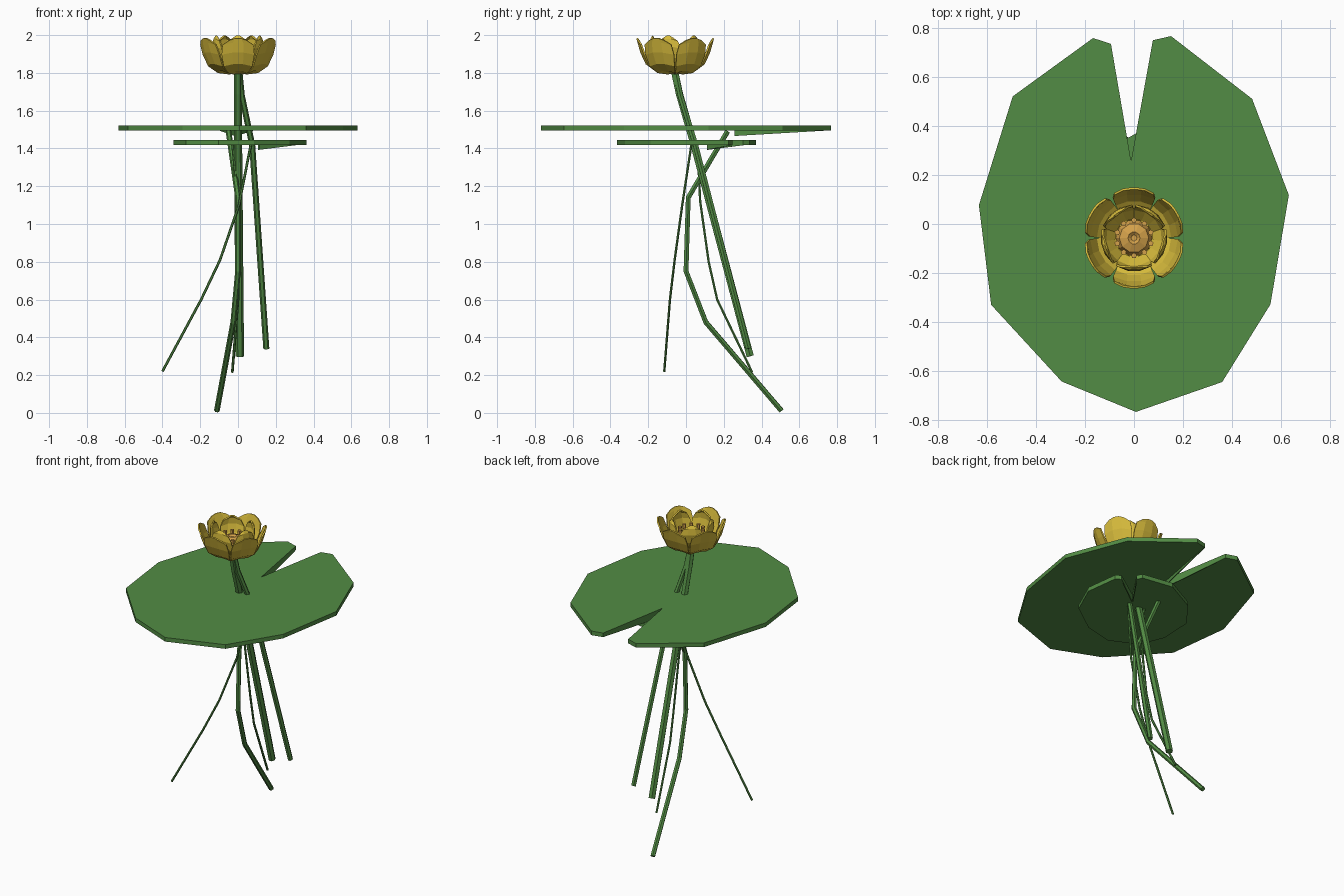
import bpy, bmesh, math
from mathutils import Vector, Matrix

if "Cube" in bpy.data.objects:
    bpy.data.objects.remove(bpy.data.objects["Cube"])


def material(name, rgb):
    m = bpy.data.materials.new(name)
    m.diffuse_color = (*rgb, 1)
    m.use_nodes = True
    m.node_tree.nodes["Principled BSDF"].inputs["Base Color"].default_value = m.diffuse_color
    return m


GREEN = material("leaf_green", (0.085, 0.262, 0.058))
YELLOW = material("petal_yellow", (0.68, 0.50, 0.045))
ORANGE = material("centre_orange", (0.66, 0.36, 0.07))


def finish(bm, name, mat, recalc=True):
    if recalc:
        bmesh.ops.recalc_face_normals(bm, faces=bm.faces)
    me = bpy.data.meshes.new(name)
    bm.to_mesh(me)
    bm.free()
    me.materials.append(mat)
    ob = bpy.data.objects.new(name, me)
    bpy.context.collection.objects.link(ob)
    return ob


# Notched leaf outline, counter-clockwise from the right notch tip is reversed:
# left tip round the front to the right tip
OUTLINE = [(-.094, .735), (-.167, .759), (-.495, .521), (-.633, .077), (-.583, -.33),
           (-.295, -.643), (.008, -.767), (.36, -.645), (.557, -.328), (.632, .118),
           (.482, .511), (.151, .767), (.077, .75)]


def leaf(name, scale, turn, apex, z0, z1, drop):
    rot = Matrix.Rotation(turn, 2)
    pts = [rot @ (Vector(p) * scale) for p in OUTLINE]
    bm = bmesh.new()
    ring = [[bm.verts.new((p.x, p.y, z)) for p in pts] for z in (z0, z1)]
    low, high = [bm.verts.new((*apex, z)) for z in (z0, z1)]
    hub = [bm.verts.new((0, 0, z)) for z in (z0, z1)]
    n = len(pts)
    # top and bottom fans with the outer rim
    for i in range(n - 1):
        bm.faces.new((hub[1], ring[1][i], ring[1][i + 1]))
        bm.faces.new((hub[0], ring[0][i + 1], ring[0][i]))
        bm.faces.new((ring[0][i], ring[0][i + 1], ring[1][i + 1], ring[1][i]))
    for i, j in ((n - 1, None), (None, 0)):
        t = [ring[k][-1] if j is None else ring[k][0] for k in (0, 1)]
        a, b = ((t, (low, high)) if j is None else ((low, high), t))
        bm.faces.new((hub[1], a[1], b[1]))
        bm.faces.new((hub[0], b[0], a[0]))
        bm.faces.new((a[0], b[0], b[1], a[1]))
    ob = finish(bm, name, GREEN)
    # thin webs hanging below the notch edges, deepest at the notch point
    bm = bmesh.new()
    for p in (pts[0], pts[-1]):
        side = Vector((*(p - Vector(apex)), 0)).normalized()
        off = Vector((-side.y, side.x, 0)) * 0.006
        tri = [Vector((*p, z0)), Vector((*apex, z0)), Vector((*apex, z0 - drop))]
        if p is pts[-1]:
            off = -off
        f = [bm.verts.new(v) for v in tri]
        g = [bm.verts.new(v + off) for v in tri]
        bm.faces.new(f)
        bm.faces.new(g[::-1])
        for i in range(3):
            k = (i + 1) % 3
            bm.faces.new((f[i], g[i], g[k], f[k]))
    finish(bm, name + "_notch_web", GREEN)
    return ob


leaf("large_leaf", 1.0, 0, (-.012, .257), 1.495, 1.522, .029)
leaf("small_leaf", .515, -math.pi / 4, (.11, .115), 1.417, 1.444, .024)


# Stems and roots: tubes along a few points
def tube(name, pts, radius, sides=6):
    pts = [Vector(p) for p in pts]
    bm = bmesh.new()
    rings = []
    for i, p in enumerate(pts):
        d = (pts[min(i + 1, len(pts) - 1)] - pts[max(i - 1, 0)]).normalized()
        u = d.cross(Vector((0, 1, 0))).normalized()
        v = d.cross(u)
        rings.append([bm.verts.new(p + radius * (u * math.cos(a) + v * math.sin(a)))
                      for a in (math.tau * k / sides for k in range(sides))])
    for a, b in zip(rings, rings[1:]):
        for k in range(sides):
            m = (k + 1) % sides
            bm.faces.new((a[k], a[m], b[m], b[k]))
    bm.faces.new(rings[0])
    bm.faces.new(rings[-1])
    finish(bm, name, GREEN)


tube("flower_stem", [(0, -.065, 1.83), (0, -.035, 1.69), (0, .04, 1.43), (.01, .34, .3)], .022)
tube("second_stem", [(.005, -.06, 1.83), (.02, -.03, 1.68), (.075, .05, 1.42),
                     (.15, .33, .34)], .016)
tube("leaf_stem", [(-.05, .22, 1.49), (0, .012, 1.14), (0, 0, .75), (-.025, .105, .48),
                   (-.112, .505, .012)], .015)
tube("left_root", [(.07, .03, 1.43), (.005, -.02, 1.1), (-.095, -.06, .81),
                   (-.195, -.085, .6), (-.4, -.115, .22)], .007)
tube("back_root", [(-.03, .06, 1.43), (0, .075, 1.12), (.005, .12, .8), (0, .165, .6),
                   (-.03, .35, .215)], .007)

# Flower
CENTRE = Vector((0, -.057, 0))


def petal(name, angle, rows, cols=4):
    """rows: (radius, height, half angle in degrees)"""
    bm = bmesh.new()
    grid = []
    for r, z, half in rows:
        line = []
        for k in range(cols + 1):
            u = 2 * k / cols - 1
            a = angle + math.radians(half) * u
            line.append(bm.verts.new(CENTRE + Vector((r * math.cos(a), r * math.sin(a),
                                                      z - .012 * u * u))))
        grid.append(line)
    for a, b in zip(grid, grid[1:]):
        for k in range(cols):
            bm.faces.new((a[k], a[k + 1], b[k + 1], b[k]))
    ob = finish(bm, name, YELLOW, False)
    mod = ob.modifiers.new("thickness", "SOLIDIFY")
    mod.thickness = .009
    mod.offset = 0


OUTER = [(.04, 1.807, 30), (.105, 1.815, 30), (.155, 1.85, 29), (.183, 1.91, 28),
         (.197, 1.962, 24), (.202, 1.985, 13)]
INNER = [(.03, 1.825, 35), (.08, 1.84, 36), (.118, 1.885, 36), (.132, 1.94, 33),
         (.128, 1.98, 24), (.118, 1.997, 11)]
for k in range(6):
    petal(f"outer_petal_{k + 1}", math.radians(90 + 60 * k), OUTER, 3)
for k in range(5):
    petal(f"inner_petal_{k + 1}", math.radians(-90 + 72 * k), INNER, 3)


# Turned parts: flower base and seed head
def lathe(name, profile, sides, mat):
    bm = bmesh.new()
    rings = [[bm.verts.new(CENTRE + Vector((r * math.cos(math.tau * k / sides),
                                            r * math.sin(math.tau * k / sides), z)))
              for k in range(sides)] for r, z in profile]
    for a, b in zip(rings, rings[1:]):
        for k in range(sides):
            m = (k + 1) % sides
            bm.faces.new((a[k], a[m], b[m], b[k]))
    bm.faces.new(rings[0])
    bm.faces.new(rings[-1])
    finish(bm, name, mat)


lathe("flower_base", [(.03, 1.795), (.08, 1.808), (.085, 1.83)], 10, YELLOW)
lathe("seed_head", [(.06, 1.83), (.075, 1.87), (.06, 1.905), (.025, 1.918), (.012, 1.908)],
      10, ORANGE)

# Ring of short stamens round the seed head
bm = bmesh.new()
for k in range(10):
    a = math.tau * (k + .5) / 10
    pos = CENTRE + Vector((.072 * math.cos(a), .072 * math.sin(a), 1.89))
    bmesh.ops.create_cone(bm, cap_ends=True, segments=5, radius1=.009, radius2=.012,
                          depth=.07, matrix=Matrix.Translation(pos))
finish(bm, "stamens", ORANGE)
